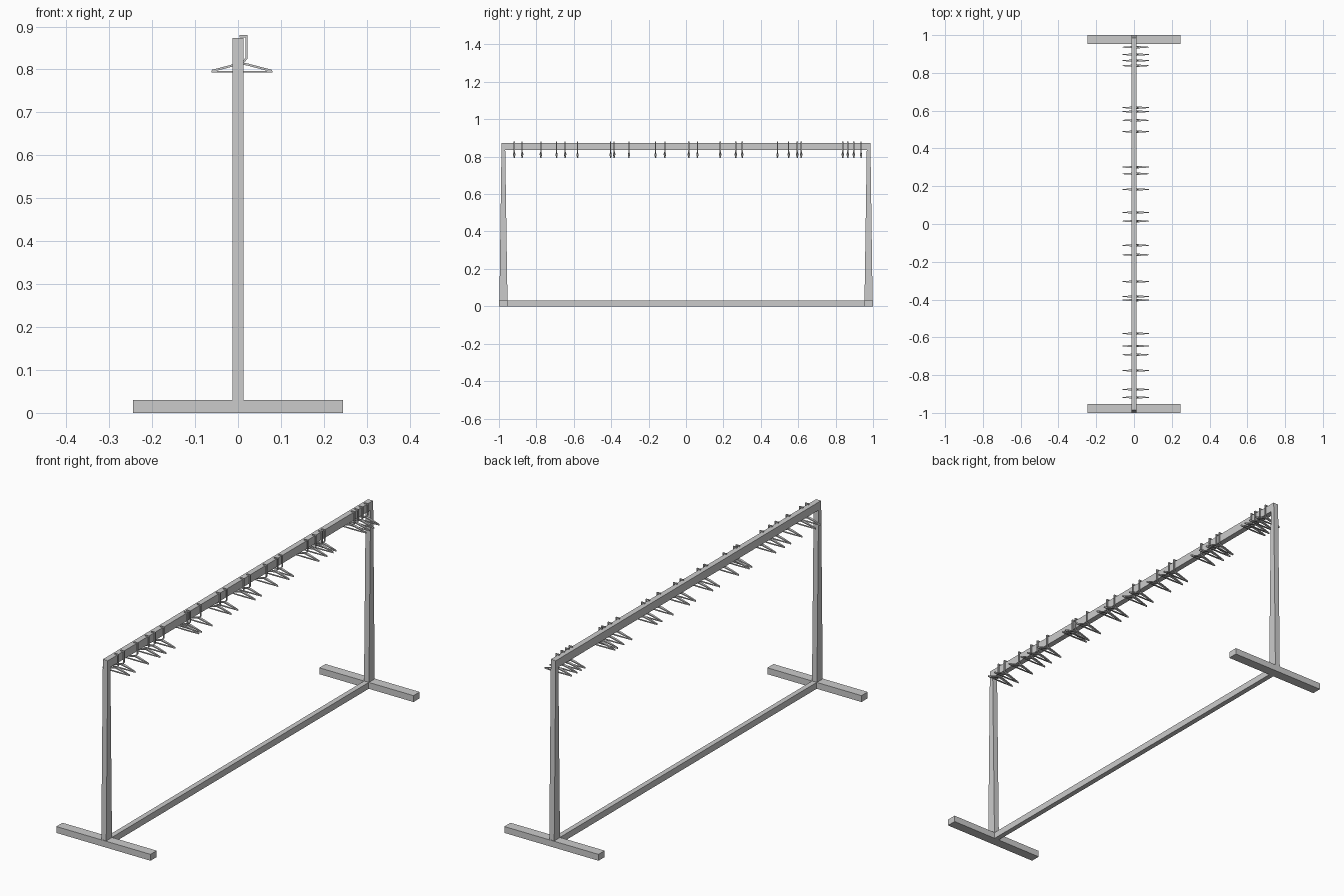
import bpy, bmesh
from mathutils import Vector

if "Cube" in bpy.data.objects:
    bpy.data.objects.remove(bpy.data.objects["Cube"])


def make_object(name, bm):
    bmesh.ops.recalc_face_normals(bm, faces=bm.faces)
    me = bpy.data.meshes.new(name)
    bm.to_mesh(me)
    bm.free()
    ob = bpy.data.objects.new(name, me)
    bpy.context.collection.objects.link(ob)
    return ob


def loft(bm, rings, closed=False):
    """Skin four-sided rings; cap the ends unless closed."""
    vs = [[bm.verts.new(p) for p in r] for r in rings]
    pairs = list(zip(vs, vs[1:]))
    if closed:
        pairs.append((vs[-1], vs[0]))
    else:
        bm.faces.new(vs[0])
        bm.faces.new(vs[-1])
    for a, b in pairs:
        for i in range(4):
            j = (i + 1) % 4
            bm.faces.new((a[i], a[j], b[j], b[i]))


def rect(x, y0, y1, z):
    return [(-x, y0, z), (x, y0, z), (x, y1, z), (-x, y1, z)]


def block(name, x, y0, y1, z0, z1, top=None):
    bm = bmesh.new()
    t0, t1 = top or (y0, y1)
    loft(bm, [rect(x, y0, y1, z0), rect(x, t0, t1, z1)])
    return make_object(name, bm)


def strip(bm, pts, t):
    """Flat strip along an x-z path; each point is (x, z, half depth in y)."""
    rings = []
    for i, (x, z, h) in enumerate(pts):
        p = Vector((x, z))
        dirs = []
        if i > 0:
            dirs.append((p - Vector(pts[i - 1][:2])).normalized())
        if i < len(pts) - 1:
            dirs.append((Vector(pts[i + 1][:2]) - p).normalized())
        d = sum(dirs, Vector((0, 0))).normalized()
        n = Vector((-d.y, d.x)) * (t / 2) / max(d.dot(dirs[0]), 0.5)
        a, b = p + n, p - n
        rings.append([(a.x, -h, a.y), (a.x, h, a.y), (b.x, h, b.y), (b.x, -h, b.y)])
    loft(bm, rings)


# Frame: rails, tapered posts and cross feet
block("top_rail", 0.013, -0.985, 0.985, 0.835, 0.873)
block("bottom_rail", 0.012, -0.96, 0.96, 0.0, 0.03)
for side, s in (("front", -1), ("back", 1)):
    block(side + "_post", 0.0128, s * 0.954, s * 0.998, 0.002, 0.872,
          (s * 0.967, s * 0.986))
    block(side + "_foot", 0.245, s * 0.954, s * 1.0, 0.0, 0.03)

# Hanger: hook over the rail, sloping arms and lower bar
bm = bmesh.new()
strip(bm, [(0.003, 0.8775, 0.003), (0.020, 0.8775, 0.003), (0.020, 0.826, 0.003),
           (0.009, 0.814, 0.004)], 0.005)
strip(bm, [(-0.061, 0.7965, 0.002), (-0.006, 0.811, 0.006), (0.009, 0.814, 0.006),
           (0.024, 0.811, 0.006), (0.079, 0.7965, 0.002)], 0.005)
strip(bm, [(-0.062, 0.7945, 0.002), (0.009, 0.7945, 0.004), (0.080, 0.7945, 0.002)], 0.003)
first = make_object("hanger", bm)

# Hangers spread unevenly along the rail
spots = [-0.918, -0.876, -0.776, -0.692, -0.646, -0.58, -0.403, -0.384, -0.305,
         -0.163, -0.113, 0.015, 0.061, 0.183, 0.266, 0.301, 0.489, 0.549, 0.595,
         0.616, 0.838, 0.865, 0.897, 0.936]
first.location.y = spots[0]
for y in spots[1:]:
    ob = bpy.data.objects.new("hanger", first.data)
    ob.location.y = y
    bpy.context.collection.objects.link(ob)
